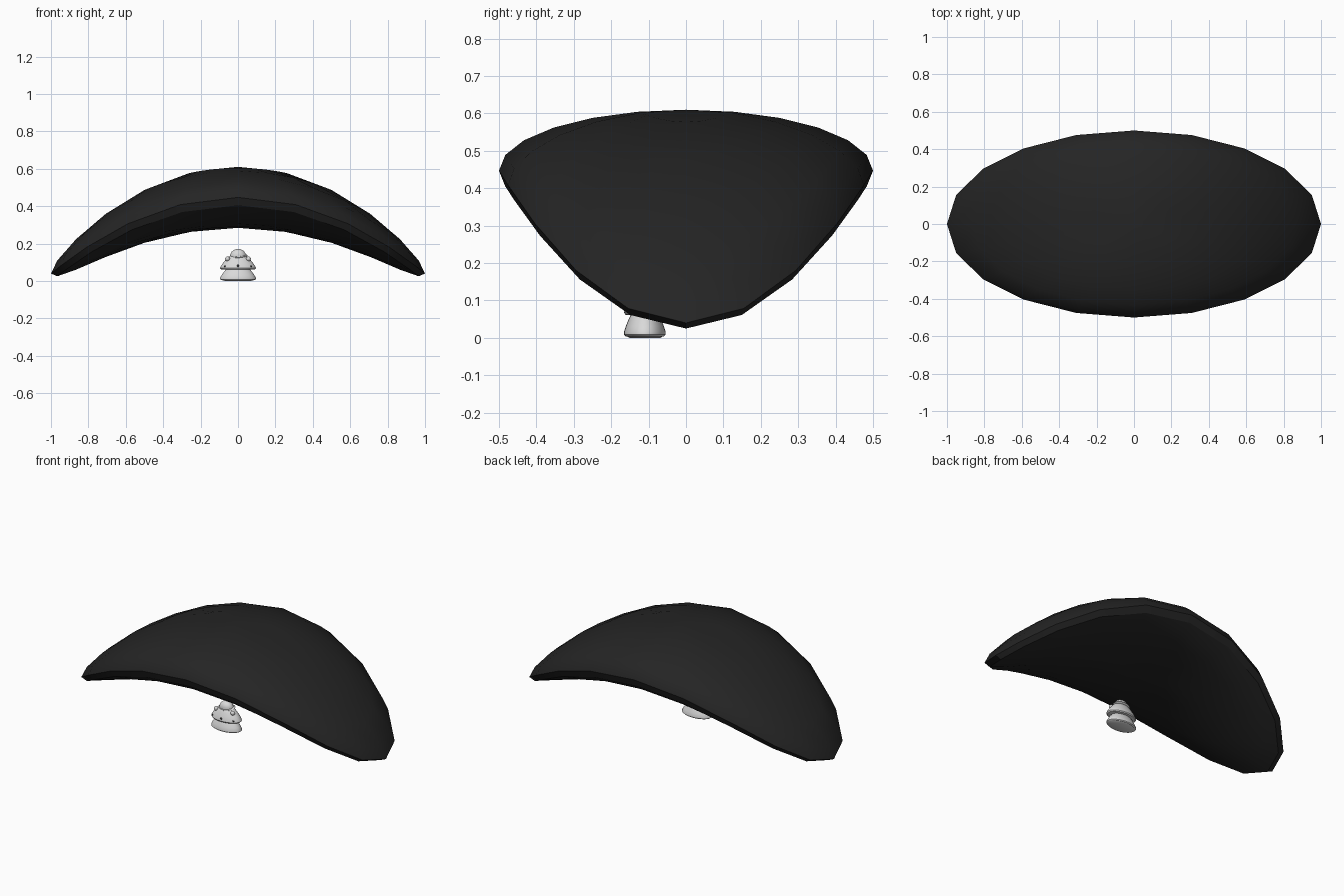
import bpy, bmesh, math
from mathutils import Vector

cube = bpy.data.objects.get("Cube")
if cube:
    bpy.data.objects.remove(cube, do_unlink=True)


def material(name, rgb):
    m = bpy.data.materials.new(name)
    m.use_nodes = True
    m.diffuse_color = (*rgb, 1)
    m.node_tree.nodes["Principled BSDF"].inputs["Base Color"].default_value = (*rgb, 1)
    return m


BLACK = material("canopy black", (0.018, 0.018, 0.018))
GREY = material("light grey", (0.7, 0.7, 0.7))
DARK = material("dark dots", (0.06, 0.06, 0.06))


def finish(bm, name, mat, angle=40):
    bmesh.ops.recalc_face_normals(bm, faces=bm.faces)
    mesh = bpy.data.meshes.new(name)
    bm.to_mesh(mesh)
    bm.free()
    ob = bpy.data.objects.new(name, mesh)
    bpy.context.collection.objects.link(ob)
    mesh.materials.append(mat)
    bpy.ops.object.select_all(action='DESELECT')
    ob.select_set(True)
    bpy.context.view_layer.objects.active = ob
    bpy.ops.object.shade_smooth_by_angle(angle=math.radians(angle))
    return ob


def lathe(name, profile, centre, ratio, mat, segments=32):
    """Spin (radius, height) points into an oval closed body."""
    bm = bmesh.new()
    rings = [[bm.verts.new((r * math.cos(a), r * ratio * math.sin(a), z))
              for a in (2 * math.pi * i / segments for i in range(segments))]
             for r, z in profile]
    for low, high in zip(rings, rings[1:]):
        for i in range(segments):
            j = (i + 1) % segments
            bm.faces.new((low[i], low[j], high[j], high[i]))
    bm.faces.new(rings[0][::-1])
    bm.faces.new(rings[-1])
    ob = finish(bm, name, mat)
    ob.location = centre
    return ob


def ball(name, centre, size, mat):
    bm = bmesh.new()
    bmesh.ops.create_uvsphere(bm, u_segments=16, v_segments=10, radius=1)
    bmesh.ops.scale(bm, vec=Vector(size), verts=bm.verts)
    ob = finish(bm, name, mat)
    ob.location = centre
    return ob


# Canopy: flattened ball whose long ends droop along a parabola
bm = bmesh.new()
bmesh.ops.create_uvsphere(bm, u_segments=20, v_segments=12, radius=1)
for v in bm.verts:
    v.co.y *= 0.5
    v.co.z = 0.447 - 0.407 * v.co.x ** 2 + 0.163 * v.co.z
finish(bm, "canopy", BLACK, 30)

# Figure: two flared tiers
CY = -0.11
lathe("lower_tier", [(0.088, 0.004), (0.096, 0.009), (0.096, 0.016), (0.087, 0.032),
                     (0.076, 0.048), (0.066, 0.06), (0.05, 0.07)],
      (0, CY, 0), 0.58, GREY)
lathe("upper_tier", [(0.06, 0.06), (0.09, 0.062), (0.096, 0.068), (0.093, 0.077),
                     (0.082, 0.094), (0.066, 0.114), (0.05, 0.13), (0.03, 0.14)],
      (0, CY, 0), 0.58, GREY)

# Small round cap with a thin tilted brim
brim = lathe("cap_brim", [(0.048, -0.003), (0.053, 0), (0.048, 0.004)],
             (0, CY, 0.131), 0.75, GREY)
crown = lathe("cap_crown", [(0.043, 0), (0.041, 0.014), (0.033, 0.027),
                            (0.02, 0.036), (0.006, 0.04)],
              (0, CY, 0.131), 0.75, GREY)
for part in (brim, crown):
    part.rotation_euler = (math.radians(8), math.radians(-6), 0)

# Side knobs and the row of dots on the front
for side, s in (("left", 1), ("right", -1)):
    ball(side + "_knob", (s * 0.056, CY - 0.02, 0.118), (0.013, 0.013, 0.013), GREY)
    ball(side + "_dot", (s * 0.07, CY - 0.034, 0.078), (0.005, 0.005, 0.005), DARK)
ball("middle_dot", (0, CY - 0.052, 0.081), (0.006, 0.006, 0.006), DARK)

# Thin base foot that reaches the ground
lathe("base_foot", [(0.07, 0), (0.086, 0.005)], (0, CY, 0), 0.58, GREY)
